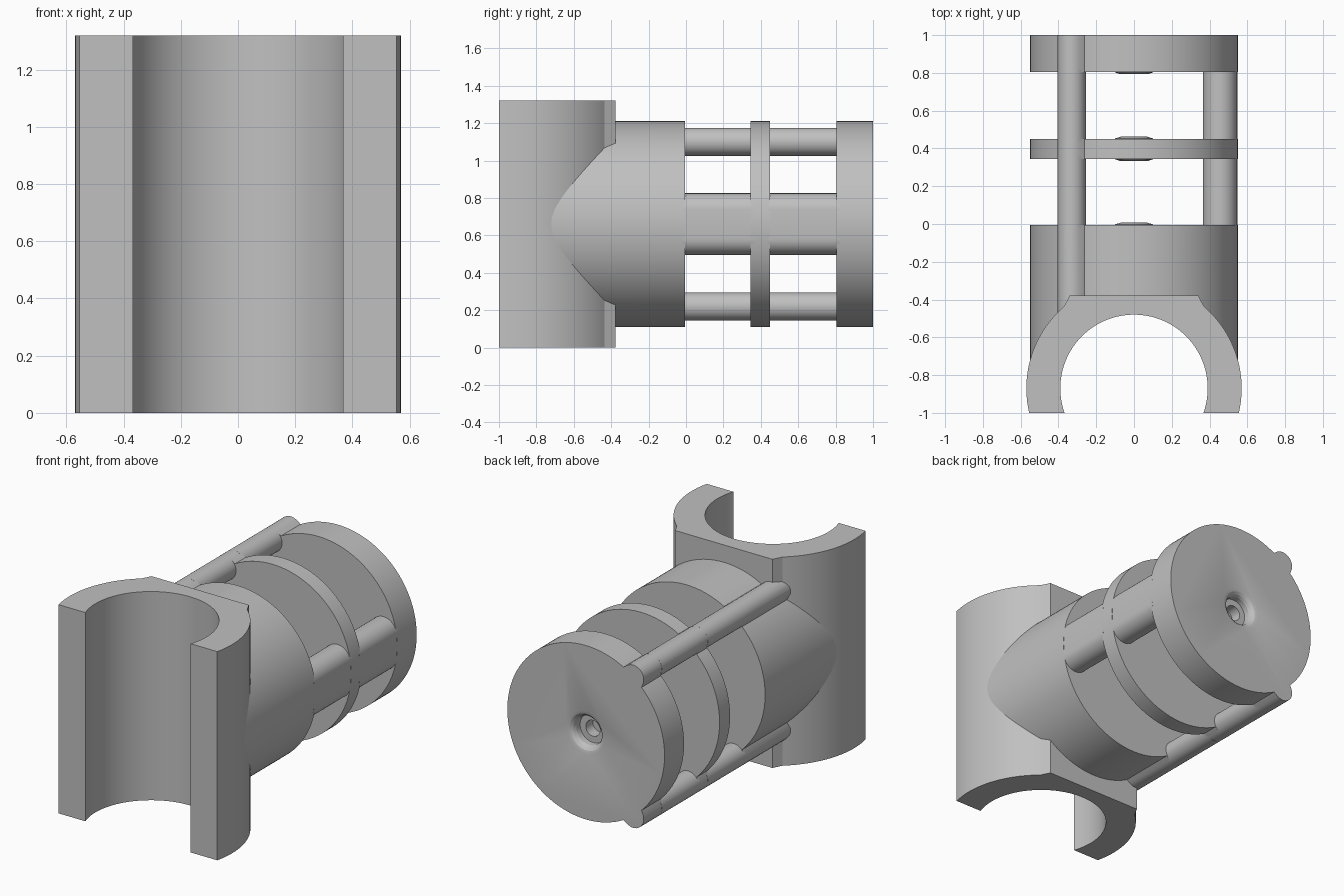
import bpy, bmesh, math
from math import sin, cos, pi, radians, hypot, atan2, sqrt
from mathutils import Matrix

cube = bpy.data.objects.get("Cube")
if cube:
    bpy.data.objects.remove(cube, do_unlink=True)

grey = bpy.data.materials.new("light_grey")
grey.use_nodes = True
colour = (0.53, 0.53, 0.53, 1)
grey.diffuse_color = colour
grey.node_tree.nodes["Principled BSDF"].inputs["Base Color"].default_value = colour

AXIS_Z = 0.66        # height of the horizontal axis
RADIUS = 0.55        # radius of the discs
ROD_R = 0.075
ROD_X, ROD_DZ = -0.33, 0.44
CLIP_Y, CLIP_OUT, CLIP_IN, CLIP_H = -0.87, 0.57, 0.39, 1.32


def finish(name, bm):
    bmesh.ops.recalc_face_normals(bm, faces=bm.faces)
    mesh = bpy.data.meshes.new(name)
    bm.to_mesh(mesh)
    bm.free()
    mesh.materials.append(grey)
    ob = bpy.data.objects.new(name, mesh)
    bpy.context.collection.objects.link(ob)
    return ob


def prism(name, points, start, end, along_y=True):
    """Extrude an outline along y (x,z outline about the axis) or along z (x,y outline)."""
    bm = bmesh.new()
    if along_y:
        verts = [bm.verts.new((u, start, AXIS_Z + v)) for u, v in points]
        step = (0, end - start, 0)
    else:
        verts = [bm.verts.new((u, v, start)) for u, v in points]
        step = (0, 0, end - start)
    face = bm.faces.new(verts)
    out = bmesh.ops.extrude_face_region(bm, geom=[face], use_keep_orig=True)
    moved = [g for g in out["geom"] if isinstance(g, bmesh.types.BMVert)]
    bmesh.ops.translate(bm, verts=moved, vec=step)
    return finish(name, bm)


def arc(cx, cy, r, a0, a1, n):
    return [(cx + r * cos(a0 + (a1 - a0) * i / n), cy + r * sin(a0 + (a1 - a0) * i / n))
            for i in range(n + 1)]


def lathe(name, profile):
    """Closed solid from (radius, y) rings about the horizontal axis."""
    bm = bmesh.new()
    rings = [[bm.verts.new((x, y, AXIS_Z + z)) for x, z in arc(0, 0, r, 0, 2 * pi, 48)[:-1]]
             for r, y in profile]
    bm.faces.new(rings[0])
    bm.faces.new(rings[-1])
    for a, b in zip(rings, rings[1:]):
        for i in range(48):
            j = (i + 1) % 48
            bm.faces.new((a[i], a[j], b[j], b[i]))
    return finish(name, bm)


def cut(target, cutter):
    mod = target.modifiers.new("cut", "BOOLEAN")
    mod.operation = "DIFFERENCE"
    mod.solver = "EXACT"
    mod.object = cutter
    bpy.context.view_layer.objects.active = target
    bpy.ops.object.modifier_apply(modifier=mod.name)
    bpy.data.objects.remove(cutter, do_unlink=True)


def disc_outline(n=240):
    """Circle with two half-round lugs where the rods pass."""
    d = hypot(ROD_X, ROD_DZ)
    pts = []
    for i in range(n):
        t = 2 * pi * i / n
        r = RADIUS
        for s in (1, -1):
            delta = t - atan2(s * ROD_DZ, ROD_X)
            h = ROD_R ** 2 - (d * sin(delta)) ** 2
            if h > 0 and cos(delta) > 0:
                r = max(r, d * cos(delta) + sqrt(h))
        pts.append((r * cos(t), r * sin(t)))
    return pts


parts = []
outline = disc_outline()

# Open clip with a flat back
edge = atan2(-1 - CLIP_Y, CLIP_OUT)
outer_start = -math.asin((1 + CLIP_Y) / CLIP_OUT)
inner_start = -math.asin((1 + CLIP_Y) / CLIP_IN)
shoulder = radians(49.5)
clip = arc(0, CLIP_Y, CLIP_OUT, outer_start, shoulder, 40)
clip += [(0.34, -0.378), (-0.34, -0.378)]
clip += arc(0, CLIP_Y, CLIP_OUT, pi - shoulder, pi - outer_start, 40)
clip += arc(0, CLIP_Y, CLIP_IN, pi - inner_start, inner_start, 80)
parts.append(prism("clip", clip, 0, CLIP_H, along_y=False))

# Body drum, hollowed to follow the clip
drum = prism("body_drum", outline, -0.76, -0.005)
bore = prism("bore_cutter", arc(0, CLIP_Y, 0.45, 0, 2 * pi, 96)[:-1], -0.1, 1.5, along_y=False)
cut(drum, bore)
parts.append(drum)

# Middle and end discs
parts.append(prism("middle_disc", outline, 0.345, 0.45))
end_disc = prism("end_disc", outline, 0.805, 1.0)
recess = [(0.05, 0.86), (0.05, 0.93), (0.09, 0.93), (0.092, 0.965), (0.1, 0.982),
          (0.115, 0.994), (0.135, 1.0), (0.135, 1.05)]
cut(end_disc, lathe("recess_cutter", recess))
parts.append(end_disc)

# Low bosses on the inner faces
for i, (y, side) in enumerate([(-0.005, 1), (0.345, -1), (0.45, 1), (0.805, -1)]):
    parts.append(lathe(f"boss_{i + 1}", [(0.1, y - side * 0.01), (0.1, y + side * 0.003),
                                         (0.07, y + side * 0.012)]))

# Rods and side bar bridging both gaps
bar = arc(0.455, 0.075, 0.09, 0, pi, 20)
bar += arc(0.455, -0.075, 0.09, pi, 2 * pi, 20) + [(0.549, 0)]
for gap, (y0, y1) in {"front": (-0.02, 0.36), "rear": (0.435, 0.82)}.items():
    for level, s in (("upper", 1), ("lower", -1)):
        circle = arc(ROD_X, s * ROD_DZ, ROD_R, 0, 2 * pi, 40)[:-1]
        parts.append(prism(f"{level}_rod_{gap}", circle, y0, y1))
    parts.append(prism(f"side_bar_{gap}", bar, y0, y1))

# Smooth curved walls, keep edges sharp
bpy.ops.object.select_all(action="DESELECT")
for ob in parts:
    ob.select_set(True)
bpy.context.view_layer.objects.active = parts[0]
bpy.ops.object.shade_smooth_by_angle(angle=radians(20))
